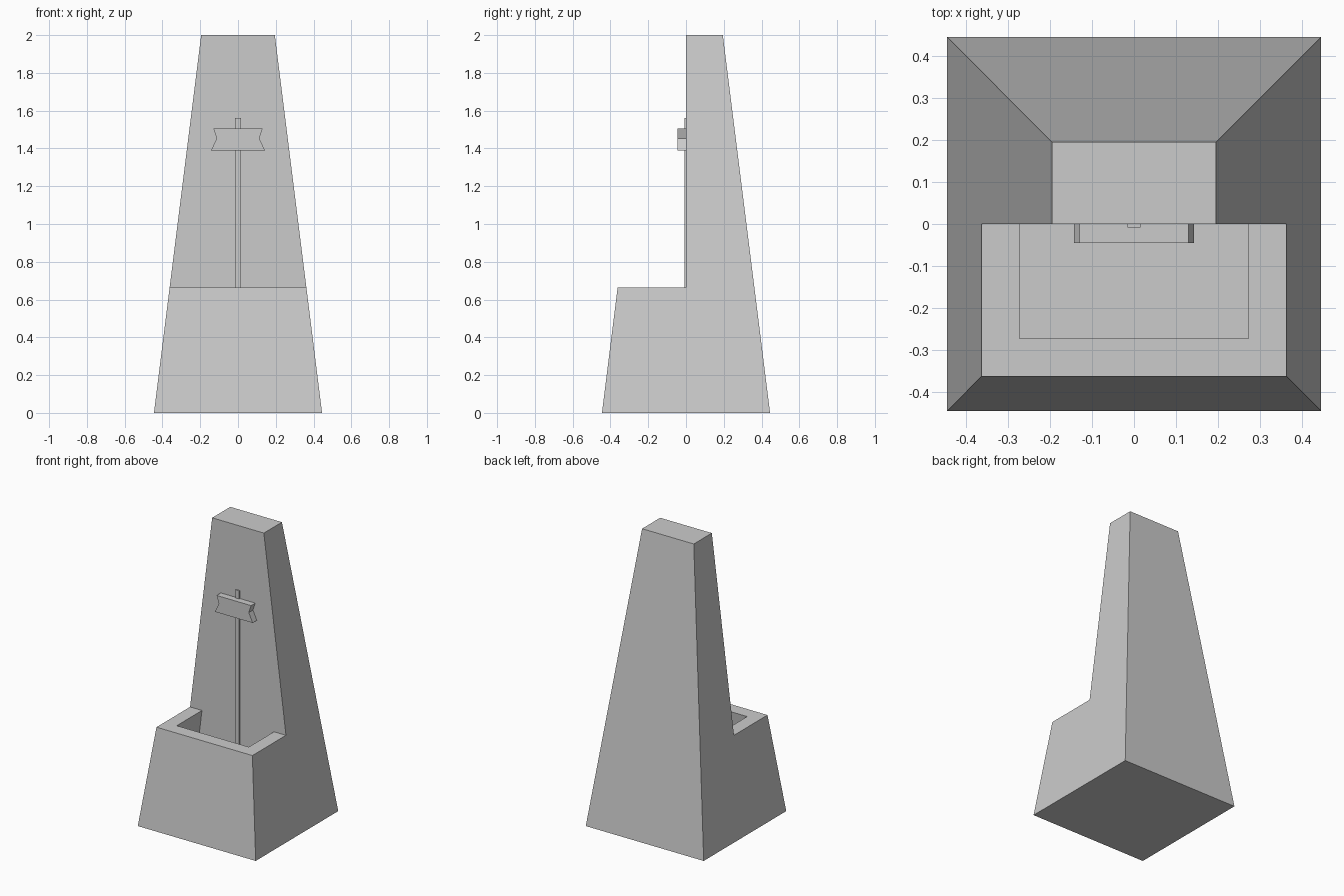
import bpy, bmesh

if "Cube" in bpy.data.objects:
    bpy.data.objects.remove(bpy.data.objects["Cube"])

BASE, TOP, HEIGHT = 0.445, 0.195, 2.0   # half widths and height of the case
LEDGE, FLOOR, WALL = 0.665, 0.10, 0.09  # ledge height, pocket floor, wall thickness


def half(z):
    """Half width of the tapering case at height z."""
    return BASE + (TOP - BASE) * z / HEIGHT


def make_mesh(name, polygons):
    bm = bmesh.new()
    for poly in polygons:
        bm.faces.new([bm.verts.new(p) for p in poly])
    bmesh.ops.remove_doubles(bm, verts=bm.verts, dist=1e-5)
    bmesh.ops.recalc_face_normals(bm, faces=bm.faces)
    mesh = bpy.data.meshes.new(name)
    bm.to_mesh(mesh)
    bm.free()
    obj = bpy.data.objects.new(name, mesh)
    bpy.context.collection.objects.link(obj)
    return obj


def mirror_loop(points):
    """Close a right-hand chain of points with its mirror image in x."""
    return points + [(-x, y, z) for x, y, z in reversed(points)]


def extrude_profile(name, profile, y0, y1):
    """Prism from the right half of an x-z profile, mirrored in x."""
    front, back = (mirror_loop([(x, y, z) for x, z in profile]) for y in (y0, y1))
    n = len(front)
    sides = [[front[i], front[(i + 1) % n], back[(i + 1) % n], back[i]] for i in range(n)]
    return make_mesh(name, [front, back] + sides)


# Case: tapering tower with a cut-away front and an open pocket in the ledge
b, t, h = BASE, TOP, half(LEDGE)
p, q = h - WALL, half(FLOOR) - WALL
front_foot, back_foot = (b, -b, 0), (b, b, 0)
ledge_front, ledge_back = (h, -h, LEDGE), (h, 0, LEDGE)
top_front, top_back = (t, 0, HEIGHT), (t, t, HEIGHT)
rim_front, rim_back = (p, -p, LEDGE), (p, 0, LEDGE)
floor_front, floor_back = (q, -q, FLOOR), (q, 0, FLOOR)

chains = [
    [front_foot, back_foot],                             # underside
    [back_foot, top_back],                               # back
    [top_back, top_front],                               # top
    [front_foot, ledge_front],                           # lower front
    [ledge_front, ledge_back, rim_back, rim_front],      # ledge rim
    [top_front, ledge_back, rim_back, floor_back],       # upright panel
    [rim_front, floor_front],                            # pocket front wall
    [floor_front, floor_back],                           # pocket floor
]
side_walls = [
    [front_foot, back_foot, top_back, top_front, ledge_back, ledge_front],
    [rim_front, rim_back, floor_back, floor_front],
]
faces = [mirror_loop(c) for c in chains]
for wall in side_walls:
    faces += [wall, [(-x, y, z) for x, y, z in wall]]
make_mesh("case", faces)

# Pendulum rod
extrude_profile("pendulum_rod", [(0.015, FLOOR), (0.015, 1.56)], -0.008, 0)

# Sliding weight with notched ends
extrude_profile("sliding_weight", [(0.142, 1.39), (0.113, 1.453), (0.13, 1.505)], -0.045, 0)
